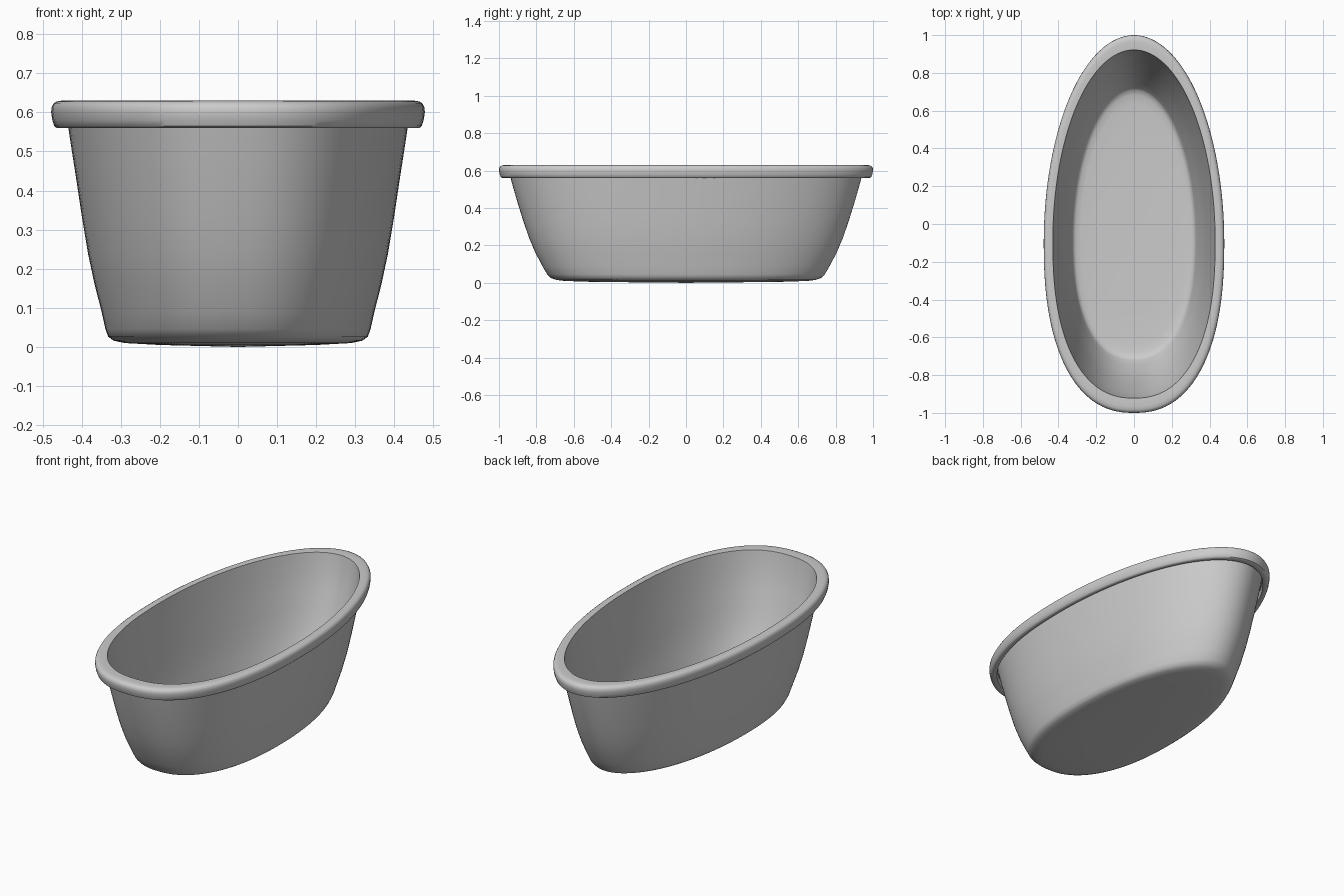
import bpy, bmesh, math

if "Cube" in bpy.data.objects:
    bpy.data.objects.remove(bpy.data.objects["Cube"])

SEG = 128

def outline(rx, ry, z):
    # egg-shaped ring: slender elliptical back, blunter front
    pts = []
    mid = -0.1 * ry
    for i in range(SEG):
        a = 2 * math.pi * i / SEG
        c, s = math.cos(a), math.sin(a)
        n, length = (2.0, ry - mid) if s >= 0 else (2.35, ry + mid)
        x = rx * math.copysign(abs(c) ** (2 / n), c)
        y = mid + length * math.copysign(abs(s) ** (2 / n), s)
        pts.append((x, y, z))
    return pts

def loft(name, rings, bottom, top):
    bm = bmesh.new()
    loops = [[bm.verts.new(p) for p in outline(*r)] for r in rings]
    for lo, hi in zip(loops, loops[1:]):
        for i in range(SEG):
            j = (i + 1) % SEG
            bm.faces.new((lo[i], lo[j], hi[j], hi[i]))
    # close both ends of the profile with fans
    for loop, z in ((loops[0], bottom), (loops[-1], top)):
        centre = bm.verts.new((0, 0, z))
        for i in range(SEG):
            bm.faces.new((centre, loop[i], loop[(i + 1) % SEG]))
    bmesh.ops.recalc_face_normals(bm, faces=bm.faces)
    mesh = bpy.data.meshes.new(name)
    bm.to_mesh(mesh)
    bm.free()
    ob = bpy.data.objects.new(name, mesh)
    bpy.context.collection.objects.link(ob)
    bpy.context.view_layer.objects.active = ob
    ob.select_set(True)
    bpy.ops.object.shade_smooth_by_angle(angle=math.radians(40))
    return ob

# wall profile as (half width, half length, height), floor edge to top
wall = [(.20, .50, .005), (.29, .65, .010), (.318, .695, .016), (.332, .722, .026),
        (.339, .742, .045), (.349, .768, .09), (.367, .805, .16), (.384, .839, .24),
        (.399, .870, .33), (.414, .901, .43), (.428, .927, .52), (.440, .948, .60)]

# rolled rim: narrow groove beneath, rounded outside, nearly flat top
rim = [(.445, .953, .60), (.446, .954, .562), (.450, .958, .560), (.464, .980, .560),
       (.470, .990, .565), (.475, .996, .58), (.478, 1.0, .60), (.477, .999, .613),
       (.472, .993, .623), (.464, .983, .628), (.452, .965, .630), (.430, .922, .628)]

# inside wall follows the outside at a constant thickness
inside = [(x - .012, y - .022, z) for x, y, z in reversed(wall[4:-1])]
inside += [(.322, .708, .032), (.308, .682, .024), (.28, .635, .020), (.19, .48, .016)]

loft("bathtub", wall + rim + inside, 0.0, 0.014)
